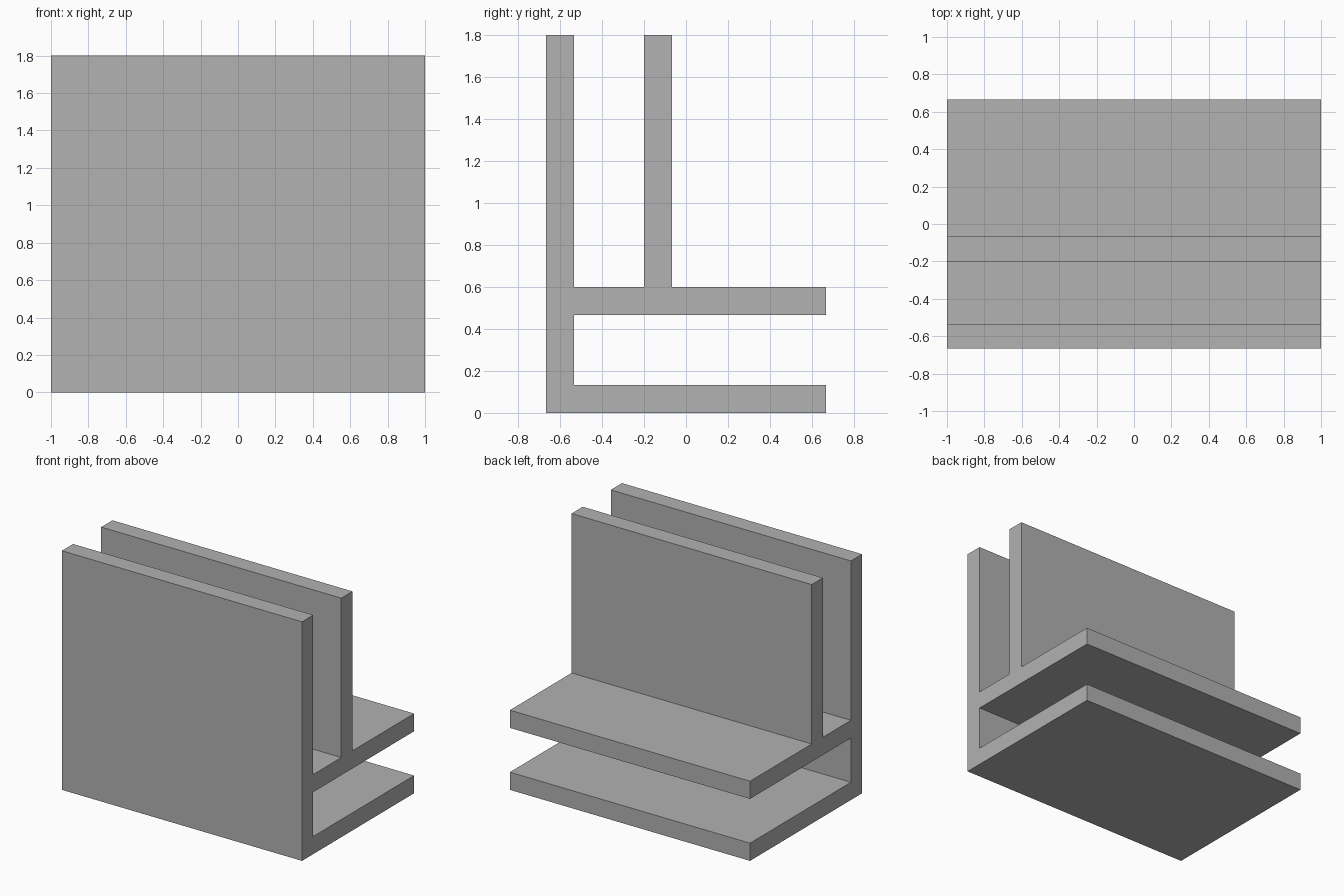
import bpy
import bmesh

cube = bpy.data.objects.get("Cube")
if cube:
    bpy.data.objects.remove(cube, do_unlink=True)

# Plain grey material
grey = bpy.data.materials.new("plain_grey")
grey.use_nodes = True
colour = (0.445, 0.445, 0.445, 1)
grey.diffuse_color = colour
grey.node_tree.nodes["Principled BSDF"].inputs["Base Color"].default_value = colour

T = 2 / 15            # wall thickness
HALF_DEPTH = 2 / 3
FRONT, BACK = -HALF_DEPTH, HALF_DEPTH
SHELF_TOP, TOP = 0.6, 1.8
WALL_FRONT = -0.2     # front face of the inner wall

# Side outline (y, z): base, shelf, inner wall and front wall in one piece
profile = [
    (FRONT, 0), (BACK, 0), (BACK, T), (FRONT + T, T),
    (FRONT + T, SHELF_TOP - T), (BACK, SHELF_TOP - T), (BACK, SHELF_TOP),
    (WALL_FRONT + T, SHELF_TOP), (WALL_FRONT + T, TOP),
    (WALL_FRONT, TOP), (WALL_FRONT, SHELF_TOP),
    (FRONT + T, SHELF_TOP), (FRONT + T, TOP), (FRONT, TOP),
]

# Extrude the outline across the full width
bm = bmesh.new()
outline = bm.faces.new([bm.verts.new((-1, y, z)) for y, z in profile])
extruded = bmesh.ops.extrude_face_region(bm, geom=[outline], use_keep_orig=True)
moved = [v for v in extruded["geom"] if isinstance(v, bmesh.types.BMVert)]
bmesh.ops.translate(bm, verts=moved, vec=(2, 0, 0))
bmesh.ops.recalc_face_normals(bm, faces=bm.faces)

mesh = bpy.data.meshes.new("slotted_bracket")
bm.to_mesh(mesh)
bm.free()
mesh.materials.append(grey)
bracket = bpy.data.objects.new("slotted_bracket", mesh)
bpy.context.collection.objects.link(bracket)
